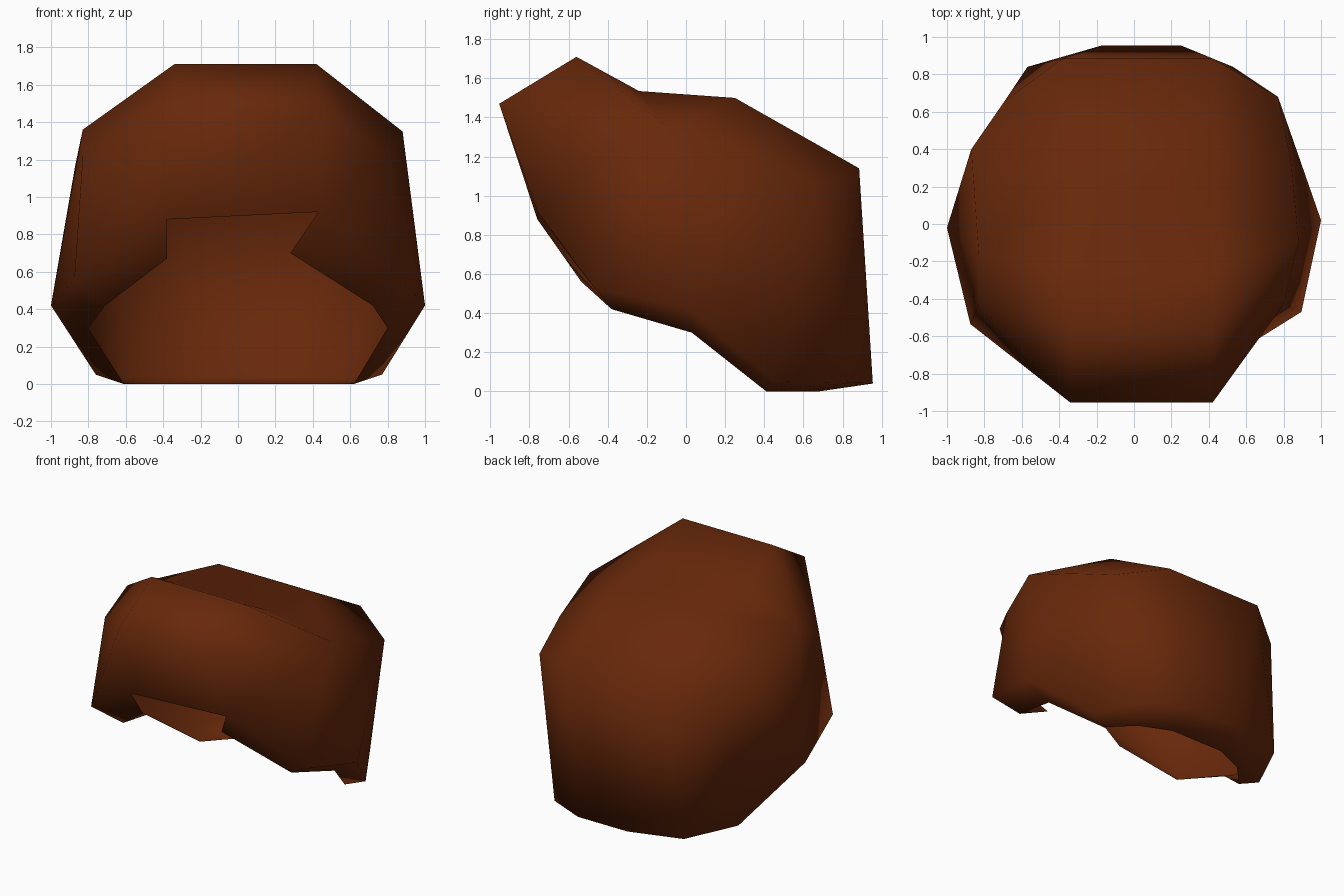
import bpy, bmesh

if "Cube" in bpy.data.objects:
    bpy.data.objects.remove(bpy.data.objects["Cube"])

# One colour
brown = bpy.data.materials.new("dark auburn brown")
brown.diffuse_color = (0.136, 0.021, 0.003, 1)
brown.use_nodes = True
brown.node_tree.nodes["Principled BSDF"].inputs["Base Color"].default_value = brown.diffuse_color

# Columns run from the front corner round the side to the back:
# each point is (left x, right x, y, z), with right y and z where they differ
inner_hem = [(-.38, .28, -.61, .67, -.60, .70), (-.71, .72, -.38, .42), (-.80, .80, .03, .30),
             (-.61, .62, .41, 0), (-.45, .45, .58, 0), (-.22, .22, .68, 0)]
outer_hem = [(-.38, .43, -.76, .88, -.76, .92), (-.875, .895, -.535, .56, -.47, .53),
             (-1, 1, -.02, .42, .02, .42),
             (-.76, .77, .45, .05), (-.57, .53, .84, .045), (-.17, .25, .955, .04)]
upper = [(-.34, .42, -.955, 1.47), (-.83, .80, -.43, 1.22), (-.83, .88, -.16, 1.36, -.09, 1.35),
         (-.87, .84, .40, 1.17, .33, 1.19), (-.69, .77, .66, 1.05, .68, 1.05),
         (-.38, .42, .885, 1.14)]
# Crown line from the raised front ridge to the back of the head
crown = [(-.34, .42, -.56, 1.71), (-.36, .42, -.24, 1.535), (-.34, .42, .25, 1.50)]

bm = bmesh.new()


def add_row(row):
    """Left and right vertices for one row of points."""
    left = [bm.verts.new((p[0], p[2], p[3])) for p in row]
    right = [bm.verts.new((p[1], *p[-2:])) for p in row]
    return left, right


I, O, U, C = (add_row(r) for r in (inner_hem, outer_hem, upper, crown))

# Hem, side walls and top sides, for the left and right halves
for s in (0, 1):
    i, o, u, c = I[s], O[s], U[s], C[s]
    for k in range(5):
        bm.faces.new((i[k], i[k + 1], o[k + 1], o[k]))
    # front corner folds along opposite diagonals on the two sides
    if s == 0:
        faces = [(o[0], o[1], u[0]), (o[1], u[1], u[0])]
    else:
        faces = [(o[0], o[1], u[1]), (o[0], u[1], u[0])]
    faces += [(o[1], o[2], u[2], u[1]),
              (o[2], u[3], u[2]), (o[2], u[4], u[3]), (o[2], o[3], u[4]),
              (o[3], o[4], u[4]), (o[4], o[5], u[5], u[4]),
              (u[0], u[1], c[0]), (u[1], u[2], c[0]), (c[0], u[2], c[1]),
              (c[1], u[2], c[2]), (c[2], u[2], u[3]), (c[2], u[3], u[4]),
              (c[2], u[4], u[5])]
    for f in faces:
        bm.faces.new(f)

# Centre strip: fringe, ridge, crown, back and turned-in hem
strip = [(O, 0), (U, 0), (C, 0), (C, 1), (C, 2), (U, 5), (O, 5), (I, 5)]
for (r, a), (t, b) in zip(strip, strip[1:]):
    bm.faces.new((r[0][a], r[1][a], t[1][b], t[0][b]))

# Outward normals and smooth shading
bmesh.ops.recalc_face_normals(bm, faces=bm.faces)
bm.normal_update()
top = max(bm.faces, key=lambda f: abs(f.normal.z) * (f.calc_center_median().z > 1.4))
if top.normal.z < 0:
    bmesh.ops.reverse_faces(bm, faces=bm.faces)
for f in bm.faces:
    f.smooth = True

mesh = bpy.data.meshes.new("hair_shell")
bm.to_mesh(mesh)
bm.free()
mesh.materials.append(brown)
hair = bpy.data.objects.new("hair_shell", mesh)
bpy.context.collection.objects.link(hair)
